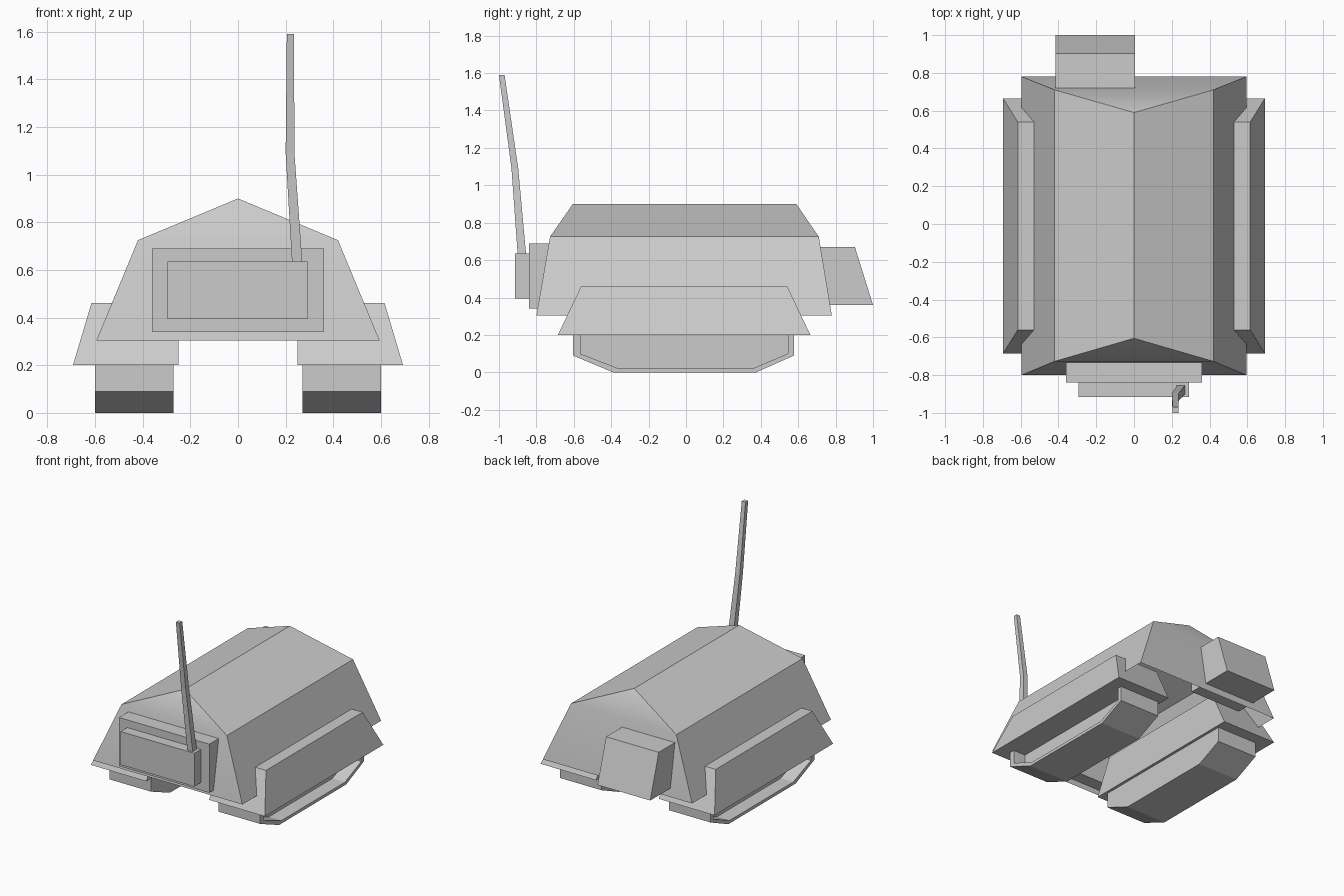
import bpy, bmesh, math

cube = bpy.data.objects.get("Cube")
if cube:
    bpy.data.objects.remove(cube, do_unlink=True)

grey = bpy.data.materials.new("plain grey")
grey.use_nodes = True
grey.diffuse_color = (0.6, 0.6, 0.6, 1)
grey.node_tree.nodes["Principled BSDF"].inputs["Base Color"].default_value = (0.6, 0.6, 0.6, 1)


def finish(name, bm):
    """Turn a bmesh into a named grey object."""
    bmesh.ops.recalc_face_normals(bm, faces=bm.faces)
    mesh = bpy.data.meshes.new(name)
    bm.to_mesh(mesh)
    bm.free()
    mesh.materials.append(grey)
    obj = bpy.data.objects.new(name, mesh)
    bpy.context.collection.objects.link(obj)
    return obj


def loft(name, rings):
    """Skin a stack of equal-length rings and cap both ends."""
    bm = bmesh.new()
    loops = [[bm.verts.new(p) for p in ring] for ring in rings]
    n = len(loops[0])
    for a, b in zip(loops, loops[1:]):
        for i in range(n):
            j = (i + 1) % n
            bm.faces.new((a[i], a[j], b[j], b[i]))
    bm.faces.new(loops[0])
    bm.faces.new(loops[-1])
    bmesh.ops.remove_doubles(bm, verts=bm.verts, dist=0.0001)
    return finish(name, bm)


def rect(x0, x1, y0, y1, z):
    return [(x0, y0, z), (x1, y0, z), (x1, y1, z), (x0, y1, z)]


# Hull: shell open underneath, with sloped sides rising to a hipped ridge
bm = bmesh.new()
low = [bm.verts.new(p) for p in rect(-0.595, 0.595, -0.8, 0.78, 0.303)]
mid = [bm.verts.new(p) for p in rect(-0.42, 0.42, -0.727, 0.71, 0.725)]
front, back = bm.verts.new((0, -0.605, 0.9)), bm.verts.new((0, 0.59, 0.9))
for i in range(4):
    j = (i + 1) % 4
    bm.faces.new((low[i], low[j], mid[j], mid[i]))
bm.faces.new((mid[0], mid[1], front))
bm.faces.new((mid[2], mid[3], back))
bm.faces.new((mid[1], mid[2], back, front))
bm.faces.new((mid[3], mid[0], front, back))
hull = finish("hull", bm)

# Front plates and rear stowage box, both reaching into the hull
loft("front_plate", [rect(-0.36, 0.36, -0.84, -0.7, z) for z in (0.34, 0.69)])
loft("front_panel", [rect(-0.295, 0.292, -0.915, -0.84, z) for z in (0.395, 0.635)])
loft("rear_box", [rect(-0.415, 0.005, 0.62, 1.0, 0.36), rect(-0.415, 0.005, 0.62, 0.903, 0.67)])

# Bent antenna
loft("antenna", [rect(0.227, 0.27, -0.9, -0.855, 0.63),
                 rect(0.2, 0.237, -0.933, -0.897, 1.09),
                 rect(0.205, 0.235, -1.0, -0.97, 1.59)])

# Track outline as (y, z), and the smaller outline of its side recess
outline = [(-0.605, 0.2), (-0.605, 0.09), (-0.39, 0), (0.375, 0), (0.578, 0.09), (0.578, 0.2)]
recess = [(-0.565, 0.2), (-0.565, 0.1), (-0.365, 0.022), (0.36, 0.022), (0.545, 0.1), (0.545, 0.2)]

for side, s in (("left", 1), ("right", -1)):
    # Fender: tapers upward into the hull
    loft(side + "_fender", [rect(s * 0.25, s * 0.693, -0.685, 0.665, 0.2),
                            rect(s * 0.25, s * 0.615, -0.56, 0.54, 0.462)])
    # Track: solid block with a recess on the outer side
    loft(side + "_track", [[(s * x, y, z) for y, z in ring] for x, ring in
                           ((0.27, outline), (0.6, outline), (0.6, recess), (0.5, recess))])

# Soften only the shallow bends of the hull ends
bpy.ops.object.select_all(action="DESELECT")
hull.select_set(True)
bpy.context.view_layer.objects.active = hull
bpy.ops.object.shade_smooth_by_angle(angle=math.radians(30))
